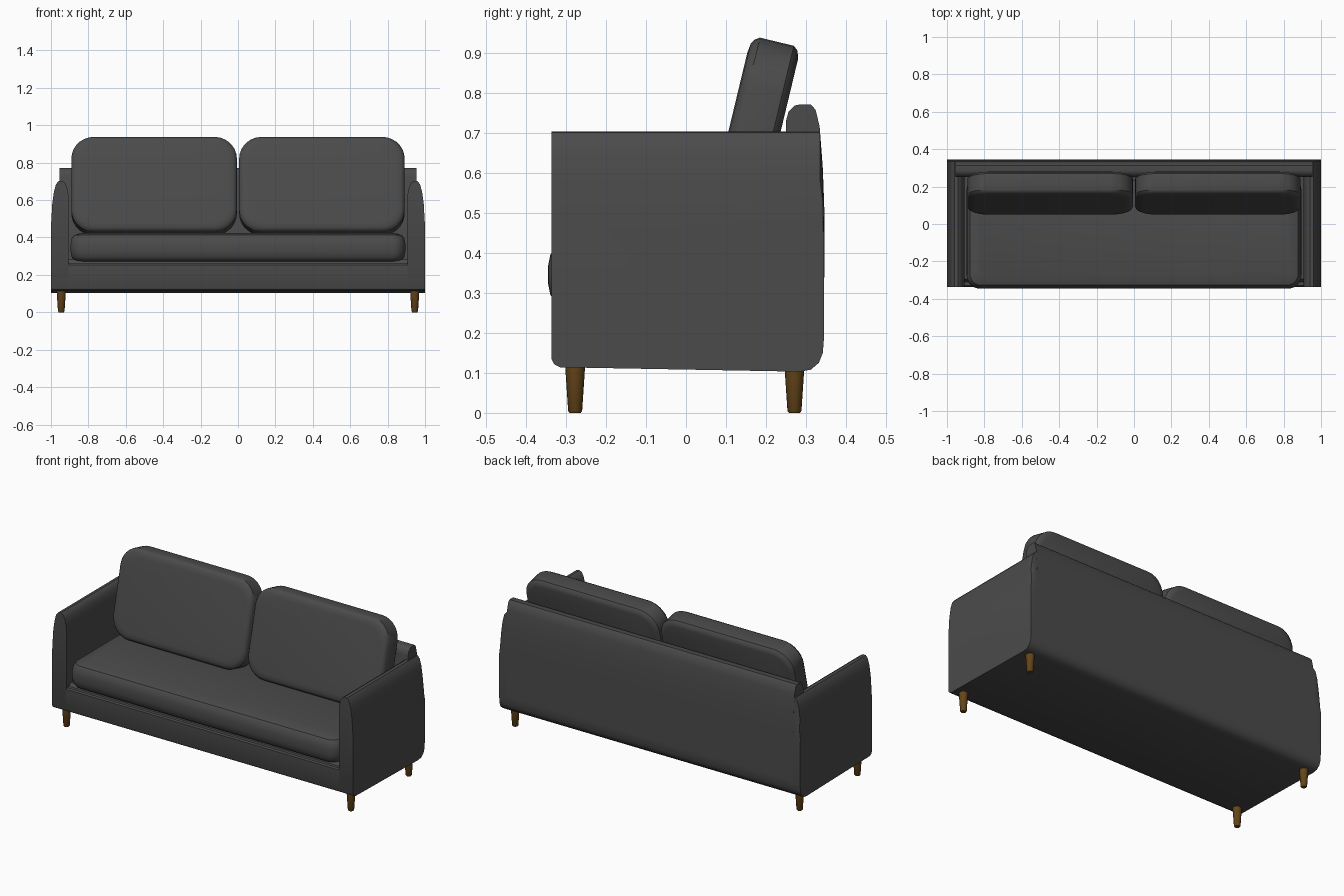
import bpy, bmesh, math

if "Cube" in bpy.data.objects:
    bpy.data.objects.remove(bpy.data.objects["Cube"])


def material(name, rgb):
    m = bpy.data.materials.new(name)
    m.diffuse_color = (*rgb, 1)
    m.use_nodes = True
    m.node_tree.nodes["Principled BSDF"].inputs["Base Color"].default_value = m.diffuse_color
    return m


FABRIC = material("dark_fabric", (0.07, 0.07, 0.07))
WOOD = material("brown_wood", (0.13, 0.06, 0.01))


def loft(name, rings, mat, loc=(0, 0, 0), rot=(0, 0, 0)):
    """Skin a closed solid through equal-length point rings."""
    bm = bmesh.new()
    loops = [[bm.verts.new(p) for p in ring] for ring in rings]
    for a, b in zip(loops, loops[1:]):
        for i in range(len(a)):
            j = (i + 1) % len(a)
            bm.faces.new((a[i], a[j], b[j], b[i]))
    bm.faces.new(loops[0])
    bm.faces.new(loops[-1])
    bmesh.ops.recalc_face_normals(bm, faces=bm.faces)
    me = bpy.data.meshes.new(name)
    bm.to_mesh(me)
    bm.free()
    ob = bpy.data.objects.new(name, me)
    bpy.context.collection.objects.link(ob)
    me.materials.append(mat)
    ob.location, ob.rotation_euler = loc, rot
    bpy.ops.object.select_all(action='DESELECT')
    ob.select_set(True)
    bpy.context.view_layer.objects.active = ob
    bpy.ops.object.shade_smooth_by_angle(angle=math.radians(35))
    return ob


def rounded_rect(w, h, r, z, seg=7):
    pts = []
    for k, (sx, sy) in enumerate(((1, 1), (-1, 1), (-1, -1), (1, -1))):
        for i in range(seg + 1):
            a = math.pi / 2 * (k + i / seg)
            pts.append((sx * (w / 2 - r) + r * math.cos(a),
                        sy * (h / 2 - r) + r * math.sin(a), z))
    return pts


def cushion(name, w, h, r, layers, loc, rot=(0, 0, 0)):
    rings = [rounded_rect(w - 2 * d, h - 2 * d, r - d * 0.6, z) for z, d in layers]
    return loft(name, rings, FABRIC, loc, rot)


# Lower side outline (y, z) shared by arms and base, front to back
LOWER = [(-0.336, 0.135), (-0.330, 0.122), (-0.315, 0.114), (0.285, 0.103),
         (0.312, 0.108), (0.332, 0.125), (0.342, 0.15), (0.345, 0.19)]

# Arms: side outline swept across x with a rounded top
ARM = [(0.905, 0.60), (0.908, 0.64), (0.916, 0.675), (0.928, 0.695), (0.942, 0.703),
       (0.960, 0.701), (0.973, 0.685), (0.984, 0.645), (0.993, 0.58), (1.0, 0.46)]
for side, s in (("left", -1), ("right", 1)):
    rings = [[(s * x, y, z) for y, z in
              LOWER + [(0.345, 0.45), (0.342, top * 0.6 + 0.18), (0.335, top), (-0.336, top)]]
             for x, top in ARM]
    loft(side + "_arm", rings, FABRIC)

# Base between the arms, with a stepped seat deck
base = LOWER + [(0.345, 0.281), (-0.295, 0.281), (-0.31, 0.262), (-0.33, 0.262), (-0.336, 0.254)]
loft("base", [[(x, y, z) for y, z in base] for x in (-0.91, 0.91)], FABRIC)

# Backrest panel
back = [(0.25, 0.2), (0.25, 0.73), (0.256, 0.752), (0.272, 0.768), (0.285, 0.771),
        (0.312, 0.771), (0.324, 0.757), (0.334, 0.715), (0.342, 0.61), (0.346, 0.5), (0.345, 0.2)]
loft("backrest", [[(x, y, z) for y, z in back] for x in (-0.955, 0.955)], FABRIC)

# Seat cushion
cushion("seat_cushion", 1.79, 0.595, 0.07,
        [(0.27, 0.045), (0.279, 0.018), (0.295, 0.006), (0.325, 0), (0.365, 0),
         (0.395, 0.006), (0.412, 0.018), (0.425, 0.06)], (0, -0.0475, 0))

# Leaning back cushions
for side, s in (("left", -1), ("right", 1)):
    cushion(side + "_back_cushion", 0.885, 0.52, 0.12,
            [(-0.063, 0.03), (-0.057, 0.010), (-0.045, 0), (0.042, 0),
             (0.054, 0.008), (0.061, 0.02), (0.064, 0.045)],
            (s * 0.4485, 0.165, 0.675), (math.radians(76.5), 0, 0))

# Tapered legs
for side, s in (("left", -1), ("right", 1)):
    for end, y in (("front", -0.277), ("back", 0.271)):
        rings = [[(r * math.cos(i * math.pi / 8), r * math.sin(i * math.pi / 8), z)
                  for i in range(16)]
                 for z, r in ((0, 0.014), (0.005, 0.0175), (0.118, 0.025))]
        loft(f"{side}_{end}_leg", rings, WOOD, (s * 0.945, y, 0))
